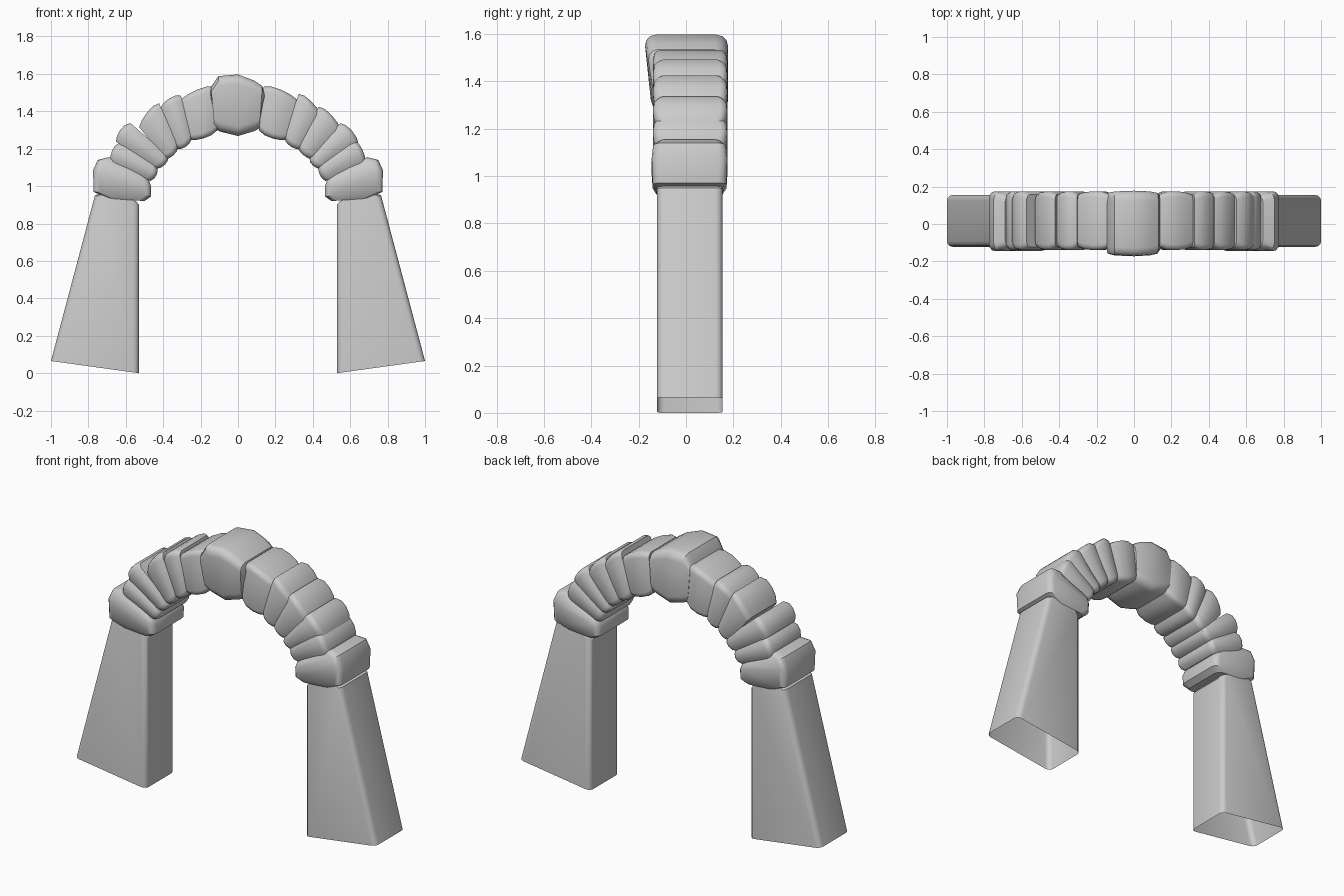
import bpy, bmesh, math
from mathutils import Vector

if "Cube" in bpy.data.objects:
    bpy.data.objects.remove(bpy.data.objects["Cube"])


def section(inner, outer, y0, y1, r, lean=0.0):
    """Rounded rectangle spanning inner->outer (x,z points) and y0->y1."""
    a, b = Vector(inner), Vector(outer)
    d = b - a
    length = d.length
    u = d / length
    pts = []
    corners = [(length - r, y1 - r, 0), (r, y1 - r, 90),
               (r, y0 + r, 180), (length - r, y0 + r, 270)]
    for cx, cy, start in corners:
        for k in range(4):
            t = math.radians(start + 30 * k)
            s, y = cx + r * math.cos(t), cy + r * math.sin(t)
            if y < 0:
                y += lean * (1 - s / length)
            p = a + u * s
            pts.append((p.x, y, p.y))
    return pts


def loft(name, rings, cap_start=True, angle=35):
    bm = bmesh.new()
    loops = [[bm.verts.new(p) for p in ring] for ring in rings]
    n = len(loops[0])
    for lo, hi in zip(loops, loops[1:]):
        for i in range(n):
            j = (i + 1) % n
            bm.faces.new((lo[i], lo[j], hi[j], hi[i]))
    bm.faces.new(loops[-1])
    if cap_start:
        bm.faces.new(loops[0])
    bmesh.ops.recalc_face_normals(bm, faces=bm.faces)
    me = bpy.data.meshes.new(name)
    bm.to_mesh(me)
    bm.free()
    me.shade_smooth()
    me.set_sharp_from_angle(angle=math.radians(angle))
    ob = bpy.data.objects.new(name, me)
    bpy.context.collection.objects.link(ob)
    return ob


Y0, Y1 = -0.14, 0.175


def stone(name, ia, oa, ib, ob):
    """Pillow-shaped arch stone between a lower and an upper radial line."""
    ia, oa, ib, ob = map(Vector, (ia, oa, ib, ob))
    yc, yh = (Y0 + Y1) / 2, (Y1 - Y0) / 2
    rings = []
    for t, s in ((0, .86), (.22, .96), (.5, 1), (.78, .98), (1, .87)):
        i, o = ia.lerp(ib, t), oa.lerp(ob, t)
        m = (i + o) / 2
        sy = 1 - (1 - s) * .8
        rings.append(section(m + (i - m) * s, m + (o - m) * s,
                             yc - yh * sy, yc + yh * sy, .03))
    return loft(name, rings)


# Tapered legs (open underneath) and springer stones
for side, label in ((-1, "left"), (1, "right")):
    leg = [((.53, 0), (1.0, .065)), ((.53, .90), (.765, .95)),
           ((.545, .92), (.74, .96))]
    loft(label + "_leg",
         [section((side * i[0], i[1]), (side * o[0], o[1]), -.122, .155, .03)
          for i, o in leg], cap_start=False)
    spring = [((.50, .92), (.70, .935), .02), ((.465, .945), (.772, .97), .004),
              ((.465, 1.0), (.775, 1.085), 0), ((.475, 1.03), (.75, 1.14), .006),
              ((.51, 1.06), (.69, 1.155), .025)]
    loft(label + "_springer_stone",
         [section((side * i[0], i[1]), (side * o[0], o[1]),
                  Y0 - .005 + e, Y1 - e, .035) for i, o, e in spring])

# Arch stones, from springer up to keystone
left = [((-.45, 1.02), (-.70, 1.13), (-.42, 1.10), (-.65, 1.24)),
        ((-.42, 1.08), (-.67, 1.25), (-.36, 1.15), (-.59, 1.35)),
        ((-.38, 1.13), (-.54, 1.33), (-.31, 1.20), (-.43, 1.46)),
        ((-.32, 1.18), (-.42, 1.44), (-.24, 1.24), (-.31, 1.50)),
        ((-.26, 1.23), (-.31, 1.48), (-.11, 1.28), (-.13, 1.55))]
right = [((.45, 1.02), (.70, 1.13), (.42, 1.11), (.63, 1.26)),
         ((.43, 1.08), (.66, 1.24), (.37, 1.14), (.56, 1.35)),
         ((.39, 1.13), (.56, 1.32), (.31, 1.20), (.44, 1.44)),
         ((.33, 1.18), (.45, 1.40), (.24, 1.24), (.33, 1.51)),
         ((.26, 1.23), (.32, 1.48), (.11, 1.28), (.14, 1.55))]
for label, quads in (("left", left), ("right", right)):
    for n, q in enumerate(quads):
        stone(f"{label}_arch_stone_{n + 1}", *q)

# Keystone, bulging at the top front
key = [((-.11, 1.33), (-.15, 1.49), .03), ((-.125, 1.305), (-.145, 1.53), .012),
       ((-.09, 1.29), (-.105, 1.588), .004), ((0, 1.268), (0, 1.597), 0),
       ((.09, 1.295), (.085, 1.565), .004), ((.115, 1.31), (.13, 1.535), .012),
       ((.105, 1.33), (.145, 1.49), .03)]
loft("keystone", [section(i, o, -.178 + e, .178 - e, .05, lean=.035)
                  for i, o, e in key])
